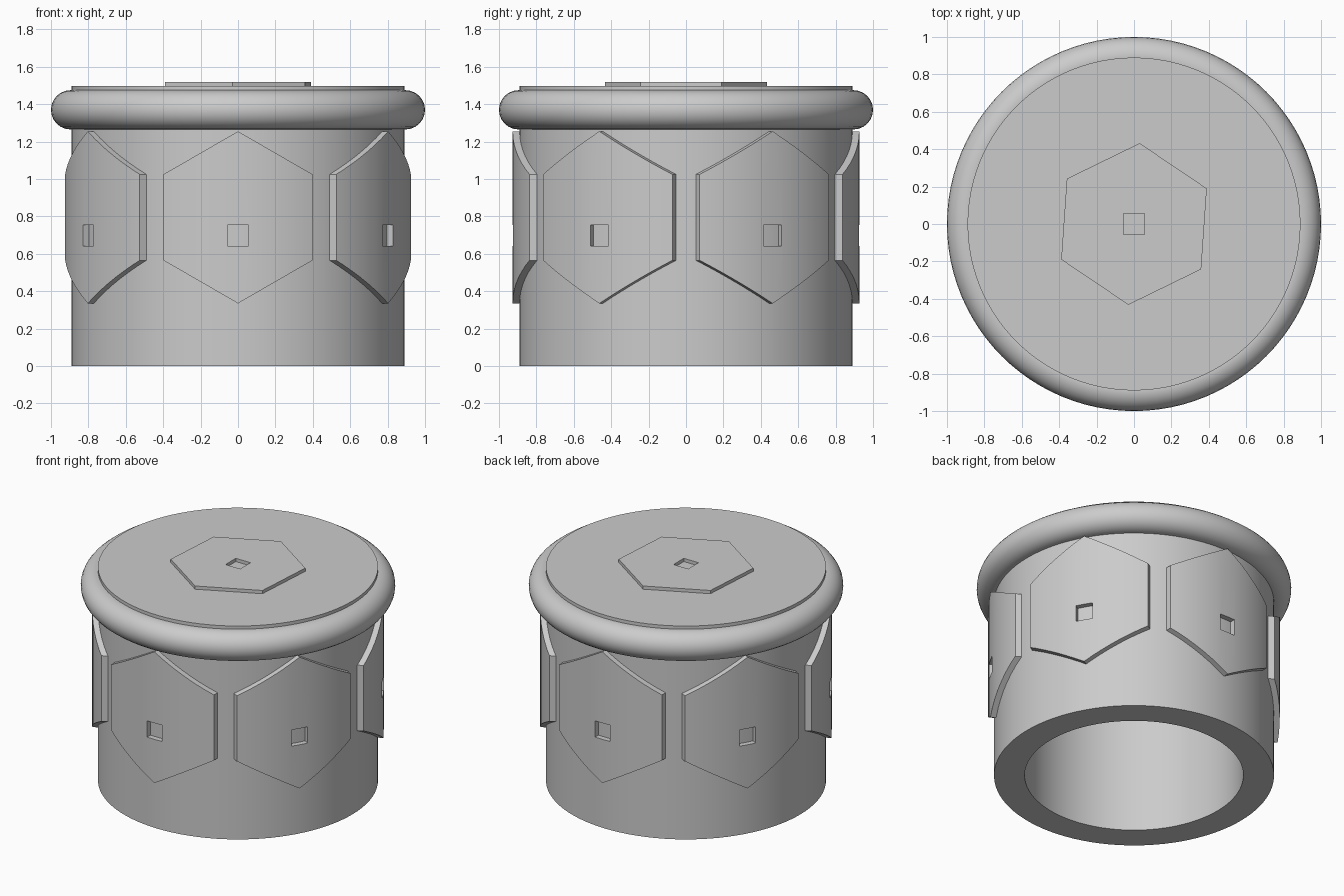
import bpy
from math import radians

if "Cube" in bpy.data.objects:
    bpy.data.objects.remove(bpy.data.objects["Cube"])

SEG = 96          # facets around the round parts
R_BODY, R_PLATE = 0.89, 0.927
TOP = 1.497


def prism(name, sides, radius, z0, z1, turn=0.0):
    bpy.ops.mesh.primitive_cylinder_add(vertices=sides, radius=radius, depth=z1 - z0,
                                        location=(0, 0, (z0 + z1) / 2),
                                        rotation=(0, 0, radians(turn)))
    ob = bpy.context.object
    ob.name = name
    return ob


def box(name, size, loc):
    bpy.ops.mesh.primitive_cube_add(size=1, location=loc)
    ob = bpy.context.object
    ob.name = name
    ob.scale = size
    return ob


def boolean(ob, cutter, op):
    mod = ob.modifiers.new("cut", 'BOOLEAN')
    mod.operation, mod.solver, mod.object = op, 'EXACT', cutter
    bpy.context.view_layer.objects.active = ob
    bpy.ops.object.modifier_apply(modifier=mod.name)
    bpy.data.objects.remove(cutter, do_unlink=True)


def smooth(ob):
    bpy.ops.object.select_all(action='DESELECT')
    ob.select_set(True)
    bpy.context.view_layer.objects.active = ob
    bpy.ops.object.shade_smooth_by_angle(angle=radians(30))


# hollow body, open at the bottom
body = prism("cap_body", SEG, R_BODY, 0, TOP)
boolean(body, prism("bore", SEG, 0.695, -0.2, 1.30), 'DIFFERENCE')
smooth(body)

# rounded rim around the top
bpy.ops.mesh.primitive_torus_add(major_radius=0.895, minor_radius=0.105,
                                 major_segments=SEG, minor_segments=24,
                                 location=(0, 0, 1.37))
rim = bpy.context.object
rim.name = "rim"
smooth(rim)

# curved hexagonal side plate with a square window, facing the front
bpy.ops.mesh.primitive_cylinder_add(vertices=6, radius=0.46, depth=0.35,
                                    location=(0, -0.925, 0.795),
                                    rotation=(radians(90), 0, 0))
plate = bpy.context.object
plate.name = "side_plate"
boolean(plate, prism("outer_skin", SEG, R_PLATE, 0.1, 1.45), 'INTERSECT')
boolean(plate, box("window", (0.114, 0.6, 0.114), (0, -0.9, 0.698)), 'DIFFERENCE')
bpy.ops.object.select_all(action='DESELECT')
plate.select_set(True)
bpy.ops.object.transform_apply(location=True, rotation=True, scale=True)
smooth(plate)

# repeat the plate around the body
for i in range(1, 6):
    copy = plate.copy()
    copy.name = f"side_plate_{i + 1}"
    copy.rotation_euler = (0, 0, radians(60 * i))
    bpy.context.collection.objects.link(copy)

# hexagonal plate on top, slightly turned
top_plate = prism("top_plate", 6, 0.433, TOP - 0.03, 1.52, turn=-4)
boolean(top_plate, box("top_window", (0.114, 0.114, 0.4), (0, 0, 1.5)), 'DIFFERENCE')
